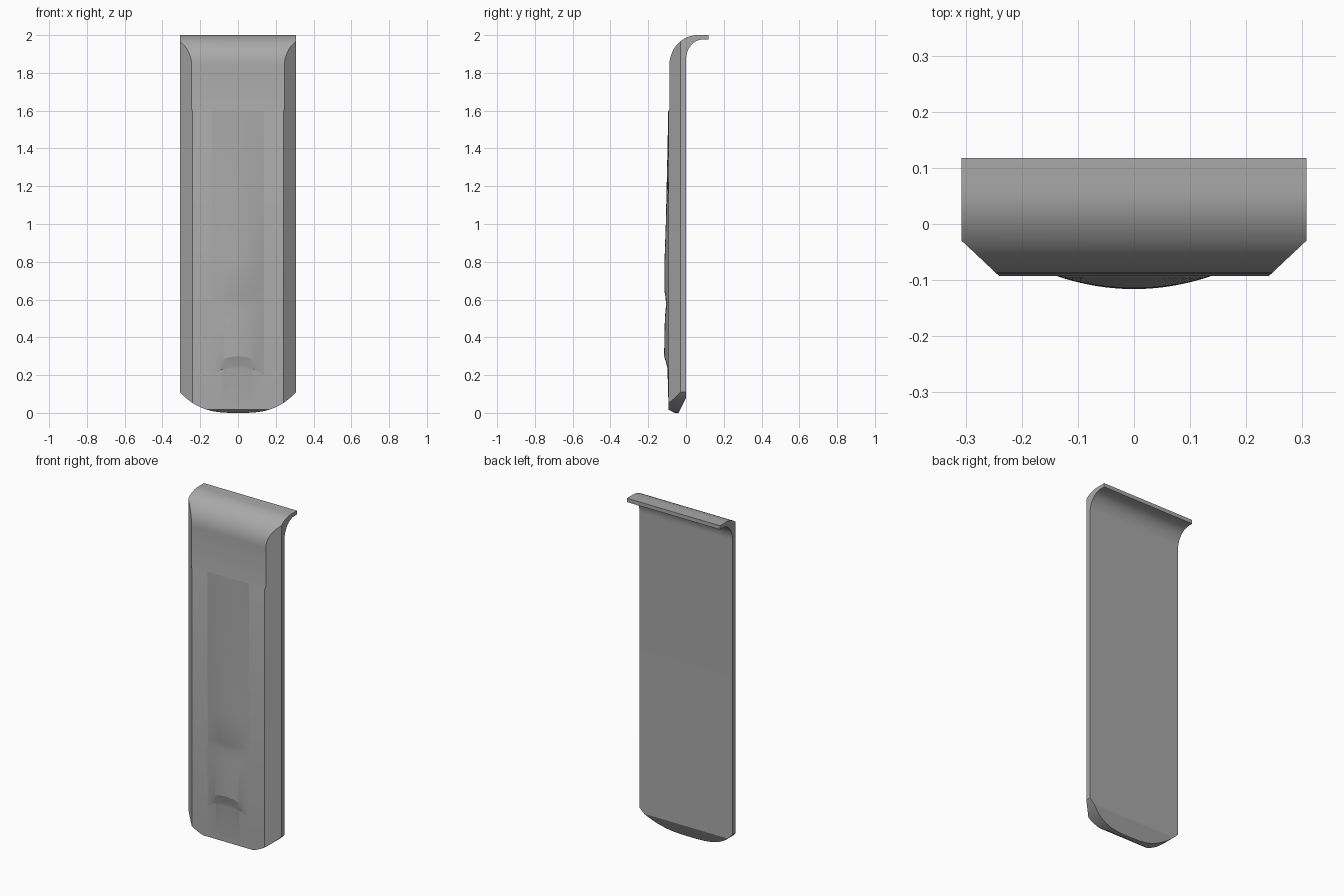
import bpy, bmesh, math
from mathutils import Vector

cube = bpy.data.objects.get("Cube")
if cube:
    bpy.data.objects.remove(cube, do_unlink=True)

grey = bpy.data.materials.new("plain grey")
grey.use_nodes = True
colour = (0.4, 0.4, 0.4, 1)
grey.diffuse_color = colour
grey.node_tree.nodes["Principled BSDF"].inputs["Base Color"].default_value = colour

HALF = 0.307
FRONT = -0.093


def finish(bm, name, angle):
    bmesh.ops.recalc_face_normals(bm, faces=bm.faces)
    mesh = bpy.data.meshes.new(name)
    bm.to_mesh(mesh)
    bm.free()
    obj = bpy.data.objects.new(name, mesh)
    bpy.context.collection.objects.link(obj)
    mesh.materials.append(grey)
    bpy.ops.object.select_all(action='DESELECT')
    obj.select_set(True)
    bpy.context.view_layer.objects.active = obj
    bpy.ops.object.shade_smooth_by_angle(angle=math.radians(angle))
    return obj


def slice_off(bm, point, normal):
    """Remove everything on the normal's side of a plane and cap the cut."""
    geom = bm.verts[:] + bm.edges[:] + bm.faces[:]
    cut = bmesh.ops.bisect_plane(bm, geom=geom, plane_co=point, plane_no=normal,
                                 dist=1e-6, clear_outer=True)
    edges = [e for e in cut["geom_cut"] if isinstance(e, bmesh.types.BMEdge)]
    bmesh.ops.holes_fill(bm, edges=[e for e in edges if e.is_boundary], sides=0)


def arc(cy, cz, ry, rz, steps=14):
    angles = [math.pi / 2 * i / steps for i in range(steps + 1)]
    return [(cy - ry * math.cos(a), cz + rz * math.sin(a)) for a in angles]


# Clip body: side profile with the hooked lip, stretched across the width
profile = [(FRONT, 0), (FRONT, 1.59), (-0.088, 1.61)]
profile += arc(0.06, 1.84, 0.148, 0.16)
profile += [(0.118, 2.0), (0.118, 1.977)]
profile += arc(0.09, 1.87, 0.09, 0.107)[::-1] + [(0, 0)]
bm = bmesh.new()
side = bm.faces.new([bm.verts.new((-HALF, y, z)) for y, z in profile])
grown = bmesh.ops.extrude_face_region(bm, geom=[side])
bmesh.ops.translate(bm, vec=(2 * HALF, 0, 0),
                    verts=[v for v in grown["geom"] if isinstance(v, bmesh.types.BMVert)])

# Long chamfers down both front edges
for s in (-1, 1):
    slice_off(bm, Vector((s * 0.24, FRONT, 0)), Vector((s * 0.063, -0.067, 0)).normalized())

# Rounded lower end, shaped by tangent cuts
for i in range(1, 13):
    x = HALF * i / 12
    slope = 0.33 * (x / HALF) ** 2 / HALF
    for s in (-1, 1):
        slice_off(bm, Vector((s * x, 0, 0.11 * (x / HALF) ** 3)),
                  Vector((s * slope, 0, -1)).normalized())

# Bevels under the lower end, back and front
slice_off(bm, Vector((0, 0, 0.08)), Vector((0, 0.08, -0.04)).normalized())
slice_off(bm, Vector((0, FRONT, 0.017)), Vector((0, -0.017, -0.033)).normalized())
finish(bm, "clip_body", 20)

# Raised grip relief on the front: (height up the body, depth of relief)
levels = [(0.05, 0), (0.23, 0.005), (0.25, 0.007), (0.30, 0.023), (0.50, 0.019),
          (0.57, 0.013), (0.61, 0.015), (0.65, 0.022), (0.80, 0.021),
          (1.0, 0.014), (1.35, 0.006), (1.6, 0.001)]


def depth(z):
    for (z0, d0), (z1, d1) in zip(levels, levels[1:]):
        if z <= z1:
            return d0 + (d1 - d0) * max(0, z - z0) / (z1 - z0)
    return 0


bm = bmesh.new()
columns = 20
rows = []
for z, d in levels:
    row = []
    for i in range(columns + 1):
        t = 2 * i / columns - 1
        # the lower ridge droops towards its ends
        droop = 0.05 * t * t if 0.24 < z < 0.4 else 0
        row.append(bm.verts.new((0.137 * t, FRONT - d * (1 - t * t), z - droop)))
    rows.append(row)
for low, high in zip(rows, rows[1:]):
    for i in range(columns):
        bm.faces.new((low[i], low[i + 1], high[i + 1], high[i]))
finish(bm, "grip_relief", 15)
